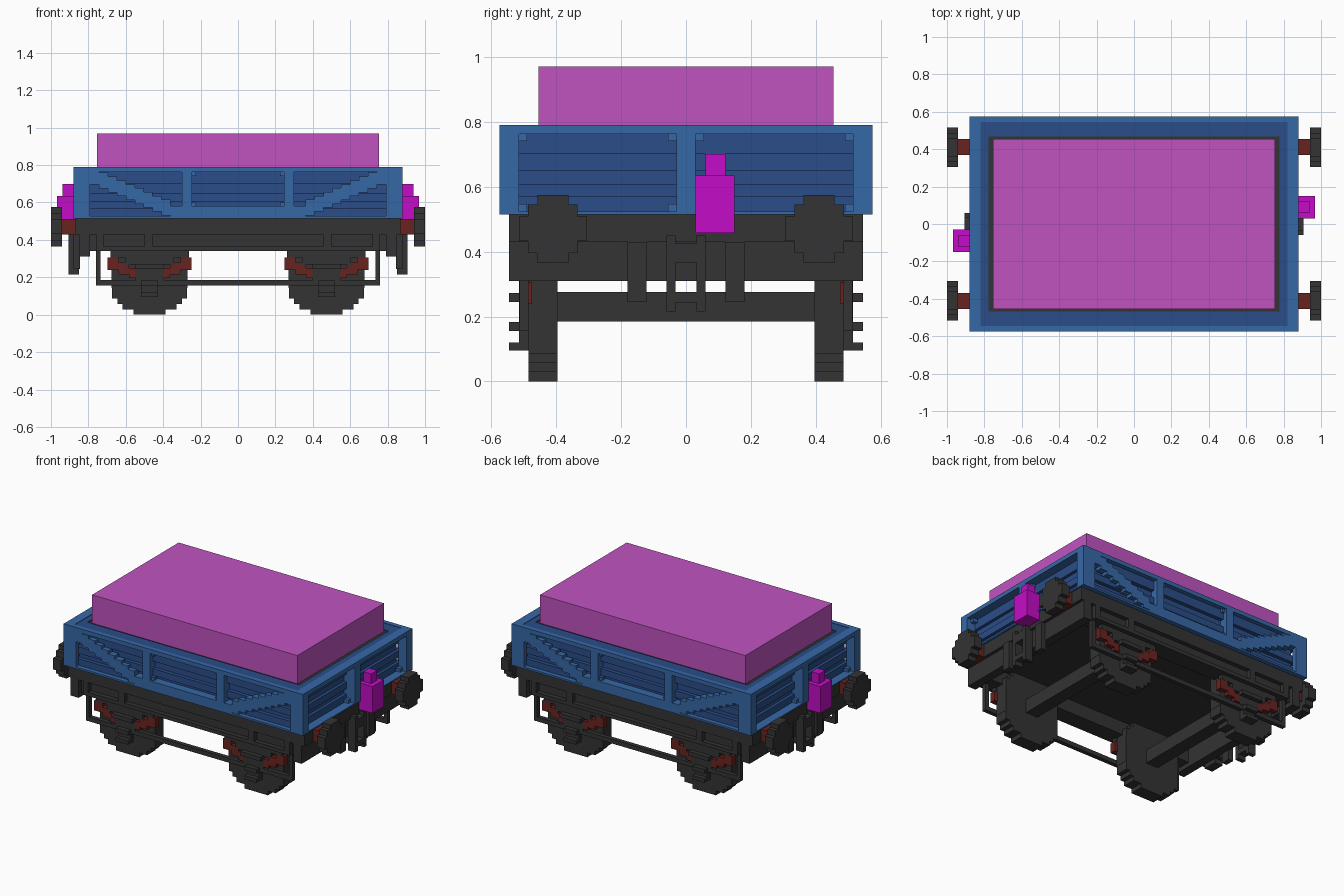
import bpy, bmesh, math

if "Cube" in bpy.data.objects:
    bpy.data.objects.remove(bpy.data.objects["Cube"], do_unlink=True)


def material(name, rgb):
    m = bpy.data.materials.new(name)
    m.use_nodes = True
    m.diffuse_color = (*rgb, 1)
    m.node_tree.nodes["Principled BSDF"].inputs["Base Color"].default_value = (*rgb, 1)
    return m


BLUE = material("frame blue", (0.037, 0.138, 0.38))
NAVY = material("plank dark blue", (0.023, 0.074, 0.25))
GREY = material("dark iron", (0.033, 0.033, 0.033))
RED = material("rust red", (0.14, 0.017, 0.014))
PINK = material("load orchid", (0.53, 0.088, 0.53))
MAGENTA = material("lamp magenta", (0.55, 0.004, 0.57))


def boxes(name, mat, items):
    """One object from boxes given as (x0, x1, y0, y1, z0, z1)."""
    bm = bmesh.new()
    for x0, x1, y0, y1, z0, z1 in items:
        vs = bmesh.ops.create_cube(bm, size=1)["verts"]
        for v in vs:
            v.co = ((x0 + x1) / 2 + v.co.x * abs(x1 - x0),
                    (y0 + y1) / 2 + v.co.y * abs(y1 - y0),
                    (z0 + z1) / 2 + v.co.z * abs(z1 - z0))
    me = bpy.data.meshes.new(name)
    bm.to_mesh(me)
    bm.free()
    me.materials.append(mat)
    ob = bpy.data.objects.new(name, me)
    bpy.context.collection.objects.link(ob)
    return ob


def mirror_x(items):
    return items + [(-b, -a, c, d, e, f) for a, b, c, d, e, f in items]


def mirror_y(items):
    return items + [(a, b, -d, -c, e, f) for a, b, c, d, e, f in items]


def four(items):
    return mirror_y(mirror_x(items))


# Load and the dark bed below it
boxes("load", PINK, [(-0.755, 0.755, -0.455, 0.455, 0.78, 0.97)])
boxes("load_bed", GREY, [(-0.78, 0.78, -0.47, 0.47, 0.515, 0.782)])

# Plank walls: solid core with raised boards
boxes("wall_core", NAVY,
      mirror_y([(-0.80, 0.80, 0.469, 0.52, 0.52, 0.787)]) +
      mirror_x([(0.779, 0.80, -0.50, 0.50, 0.52, 0.787)]))
boards = []
for z0, z1 in ((0.52, 0.57), (0.605, 0.65), (0.70, 0.787)):
    boards += mirror_y([(-0.82, 0.82, 0.515, 0.545, z0, z1)])
    boards += mirror_x([(0.79, 0.82, -0.54, 0.54, z0, z1)])
boxes("wall_boards", NAVY, boards)

# Light frame: corner posts, rails and uprights
boxes("corner_posts", BLUE, four([(0.79, 0.88, 0.545, 0.575, 0.52, 0.79),
                                  (0.82, 0.88, 0.515, 0.575, 0.52, 0.79)]))
boxes("top_rails", BLUE, mirror_y([(-0.88, 0.88, 0.545, 0.575, 0.762, 0.79)]) +
      mirror_x([(0.82, 0.88, -0.575, 0.575, 0.762, 0.79)]))
boxes("side_uprights", BLUE, four([(0.245, 0.30, 0.52, 0.575, 0.52, 0.77)]))
boxes("end_uprights", BLUE, mirror_x([(0.80, 0.88, -0.03, 0.03, 0.52, 0.77)]))
boxes("bottom_rails", BLUE, mirror_y([(-0.36, 0.36, 0.52, 0.575, 0.52, 0.58),
                                      (-0.88, 0.88, 0.54, 0.575, 0.515, 0.527)]) +
      mirror_x([(0.81, 0.88, -0.575, 0.575, 0.515, 0.523)]))

# Stepped diagonal braces on the long sides
braces = []
for i in range(9):
    x0 = 0.36 + i * 0.048
    mid = 0.657 + (x0 + 0.024 - 0.58) * 0.43
    braces += four([(x0, x0 + 0.048, 0.53, 0.575, max(0.52, mid - 0.042), min(0.765, mid + 0.042))])
boxes("diagonal_braces", BLUE, braces)

# Small corner gussets in the panels
gussets = []
for y in (0.03, 0.49):
    for z in (0.523, 0.74):
        gussets += four([(0.81, 0.85, y, y + 0.025, z, z + 0.023)])
for z in (0.58, 0.742):
    gussets += four([(0.225, 0.245, 0.53, 0.56, z, z + 0.02)])
boxes("gussets", BLUE, gussets)

# Underframe
boxes("deck", GREY, [(-0.87, 0.87, -0.545, 0.545, 0.43, 0.516)])
boxes("sole_bars", GREY, mirror_y([(-0.79, 0.79, 0.43, 0.515, 0.34, 0.44),
                                   (-0.76, 0.76, 0.50, 0.545, 0.34, 0.365)]))
boxes("sole_bar_ribs", GREY, four([(0.455, 0.50, 0.50, 0.545, 0.36, 0.44),
                                   (0.72, 0.76, 0.50, 0.545, 0.36, 0.44)]))
boxes("headstocks", GREY, mirror_x([(0.79, 0.85, -0.545, 0.545, 0.31, 0.516)]))


def disc_rows(radius, step):
    """Stepped circle rows: (low, high, half width)."""
    n = round(radius / step)
    rows = []
    for i in range(-n, n):
        mid = (i + 0.5) * step
        half = math.sqrt(radius ** 2 - mid ** 2)
        rows.append((i * step, (i + 1) * step, round(half / step) * step))
    return rows


# Wheels and axles
wheels = []
for lo, hi, half in disc_rows(0.23, 0.23 / 8):
    half = min(half, 0.203)
    wheels += four([(0.473 - half, 0.473 + half, 0.395, 0.485, 0.23 + lo, 0.23 + hi)])
boxes("wheels", GREY, wheels)
boxes("axles", GREY, mirror_x([(0.428, 0.518, -0.41, 0.41, 0.185, 0.275)]))

# Axle guards with boxes, leaf springs beside them
guards, springs = [], []
for lo, hi, half in ((0.095, 0.185, 0.045), (0.185, 0.265, 0.075),
                     (0.265, 0.305, 0.13), (0.305, 0.345, 0.21)):
    guards += four([(0.473 - half, 0.473 + half, 0.48, 0.515, lo, hi)])
for lo, hi, half in ((0.095, 0.12, 0.045), (0.155, 0.183, 0.045), (0.245, 0.272, 0.075)):
    guards += four([(0.473 - half, 0.473 + half, 0.51, 0.545, lo, hi)])
for a, b, lo, hi in ((0.05, 0.11, 0.195, 0.25), (0.11, 0.165, 0.215, 0.278),
                     (0.165, 0.225, 0.24, 0.306)):
    for s in (-1, 1):
        x0, x1 = sorted((0.473 + s * a, 0.473 + s * b))
        springs += four([(x0, x1, 0.475, 0.514, lo, hi)])
boxes("axle_guards", GREY, guards)
boxes("leaf_springs", RED, springs)

# Tie rods hung from the sole bars
boxes("tie_rods", GREY, mirror_y([(-0.76, 0.76, 0.485, 0.513, 0.156, 0.185)]) +
      four([(0.735, 0.76, 0.485, 0.513, 0.156, 0.35)]))

# Buffers
heads = []
for lo, hi, half in ((-0.105, -0.075, 0.048), (-0.075, -0.038, 0.076), (-0.038, 0.038, 0.105),
                     (0.038, 0.075, 0.076), (0.075, 0.105, 0.048)):
    heads += four([(0.94, 1.0, 0.41 - half, 0.41 + half, 0.47 + lo, 0.47 + hi)])
boxes("buffer_heads", GREY, heads)
boxes("buffer_shafts", RED, four([(0.84, 0.945, 0.37, 0.455, 0.43, 0.512)]))

# Couplings and brake hoses on the headstocks
boxes("couplings", GREY, four([(0.85, 0.905, 0.032, 0.06, 0.215, 0.45)]) +
      mirror_x([(0.85, 0.905, -0.033, 0.033, 0.365, 0.425),
                (0.85, 0.905, -0.033, 0.033, 0.243, 0.275)]))
boxes("brake_hoses", GREY, four([(0.845, 0.88, 0.122, 0.18, 0.245, 0.43)]))

# End lamps, one at each end on opposite sides
for name, s in (("lamp_left", 1), ("lamp_right", -1)):
    lamp = boxes(name, MAGENTA, [(0.87, 0.968, 0.03, 0.15, 0.457, 0.635),
                                 (0.88, 0.938, 0.06, 0.122, 0.63, 0.70)])
    lamp.rotation_euler.z = 0 if s > 0 else math.pi
